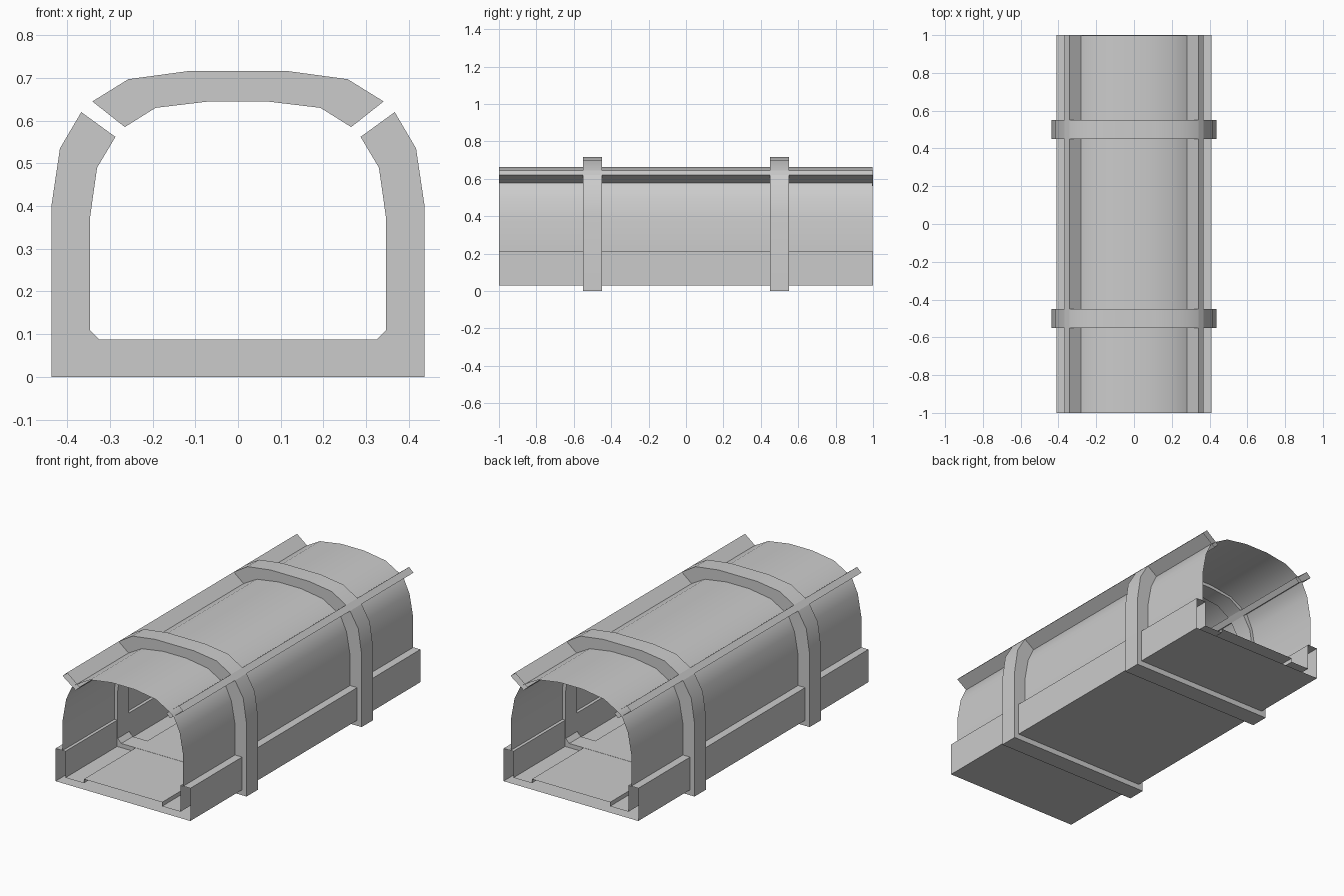
import bpy, math

if "Cube" in bpy.data.objects:
    bpy.data.objects.remove(bpy.data.objects["Cube"])


def mirrored(half):
    """Continue a right-hand half outline onto the left side."""
    return half + [(-x, z) for x, z in reversed(half)]


def sweep(name, profile, y0, y1, closed=True, caps=False, smooth=False):
    """Extrude an x-z outline along y, optionally with end caps."""
    n = len(profile)
    verts = [(x, y, z) for y in (y0, y1) for x, z in profile]
    count = n if closed else n - 1
    faces = [(i, n + i, n + (i + 1) % n, (i + 1) % n) for i in range(count)]
    if caps:
        faces += [tuple(range(n)), tuple(range(2 * n - 1, n - 1, -1))]
    mesh = bpy.data.meshes.new(name)
    mesh.from_pydata(verts, [], faces)
    mesh.update()
    obj = bpy.data.objects.new(name, mesh)
    bpy.context.collection.objects.link(obj)
    if smooth:
        bpy.ops.object.select_all(action='DESELECT')
        obj.select_set(True)
        bpy.context.view_layer.objects.active = obj
        bpy.ops.object.shade_smooth_by_angle(angle=math.radians(30))
    return obj


# Thin vaulted tunnel skin
shell = mirrored([(.367, .21), (.367, .378), (.345, .50), (.31, .575),
                  (.28, .598), (.20, .643), (.07, .663)])
sweep("tunnel_skin", shell, -1, .998, closed=False, smooth=True)

# Hollow floor channel with side skirts and raised walkway, open at both ends
floor = mirrored([(.41, .03), (.41, .21), (.35, .21), (.35, .065),
                  (.238, .065), (.238, .087)])
sweep("floor_channel", floor, -1, 1)

# Hollow rails running through the gaps in the ribs
rail = [(.367, .62), (.341, .645), (.265, .585), (.287, .562)]
sweep("right_rail", rail, -1, 1)
sweep("left_rail", [(-x, z) for x, z in reversed(rail)], -1, 1)

# Ribs: a U-shaped lower frame and a separate roof arch
u_outer = [(.437, 0), (.437, .40), (.417, .535), (.367, .62)]
u_inner = [(.287, .562), (.33, .49), (.347, .37), (.347, .11), (.325, .088)]
rib_u = mirrored(u_outer + u_inner)
arch_outer = [(.341, .645), (.257, .697), (.117, .716)]
arch_inner = [(-.068, .645), (-.193, .63), (-.265, .585)]
arch = mirrored(arch_outer) + [(x, z) for x, z in reversed(arch_inner)] \
    + [(-x, z) for x, z in arch_inner]
for label, y in (("front", -.5), ("back", .5)):
    sweep(label + "_rib_frame", rib_u, y - .05, y + .05, caps=True, smooth=True)
    sweep(label + "_rib_arch", arch, y - .05, y + .05, caps=True, smooth=True)
